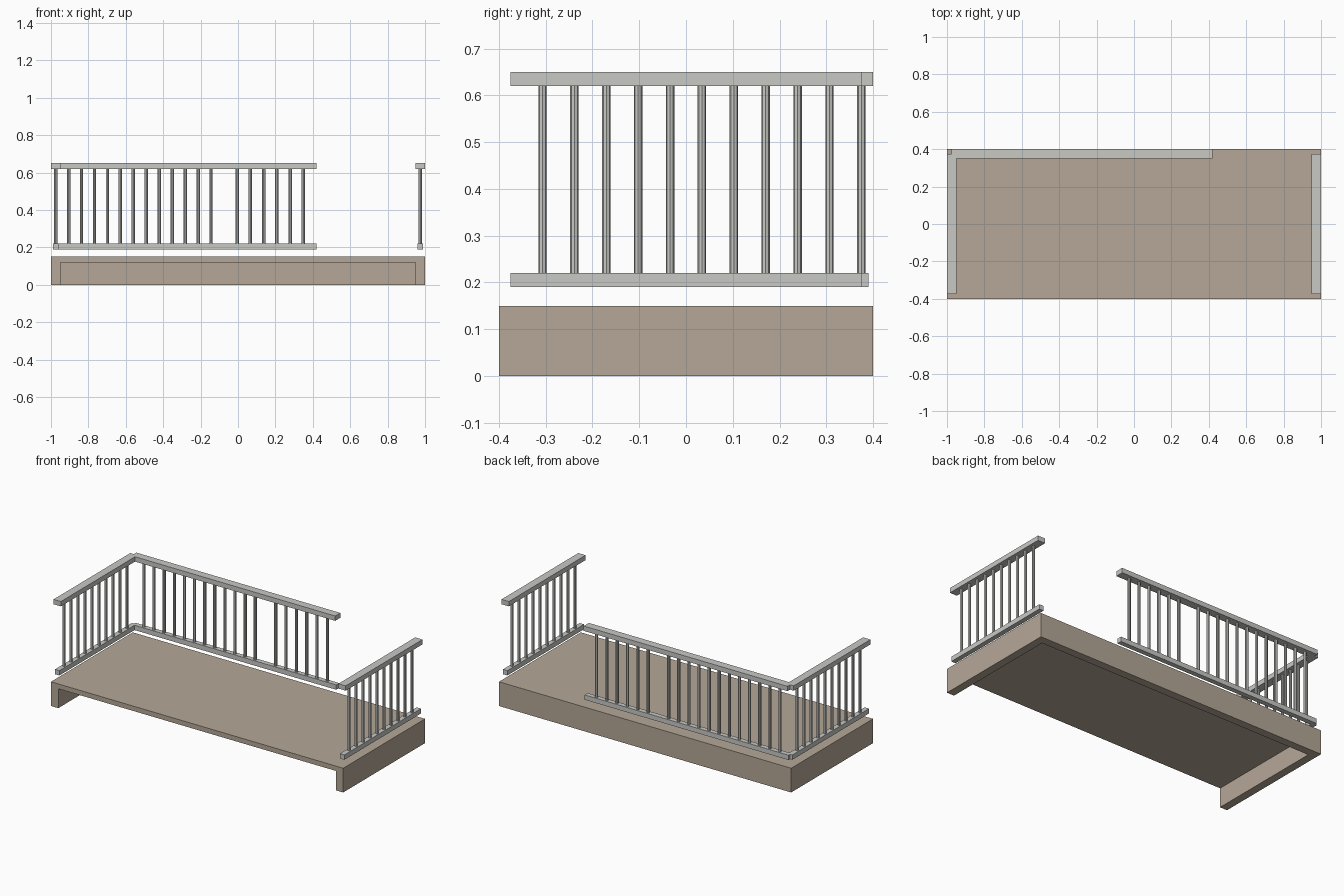
import bpy
import bmesh
from mathutils import Matrix, Vector

cube = bpy.data.objects.get("Cube")
if cube:
    bpy.data.objects.remove(cube)


def make_material(name, color):
    mat = bpy.data.materials.new(name)
    mat.use_nodes = True
    mat.diffuse_color = color
    mat.node_tree.nodes["Principled BSDF"].inputs["Base Color"].default_value = color
    return mat


stone = make_material("warm beige stone", (0.46, 0.39, 0.31, 1))
metal = make_material("light grey metal", (0.58, 0.58, 0.56, 1))


def finish(name, bm, mat):
    mesh = bpy.data.meshes.new(name)
    bm.to_mesh(mesh)
    bm.free()
    mesh.materials.append(mat)
    obj = bpy.data.objects.new(name, mesh)
    bpy.context.collection.objects.link(obj)
    return obj


def box(name, low, high, mat):
    low, high = Vector(low), Vector(high)
    bm = bmesh.new()
    place = Matrix.Translation((low + high) / 2) @ Matrix.Diagonal((*(high - low), 1))
    bmesh.ops.create_cube(bm, size=1, matrix=place)
    return finish(name, bm, mat)


def balusters(name, start, end, bays):
    """Evenly spaced octagonal bars between two posts, ends left free."""
    start, end = Vector(start), Vector(end)
    bm = bmesh.new()
    for i in range(1, bays):
        place = Matrix.Translation(start.lerp(end, i / bays))
        bmesh.ops.create_cone(bm, cap_ends=True, segments=8, radius1=0.009,
                              radius2=0.009, depth=0.4, matrix=place)
    return finish(name, bm, metal)


# Deck: a downward tray, open at the front
bm = bmesh.new()
W, D, H, T = 1.0, 0.4, 0.15, 0.05
plan = [(-W, -D), (W, -D), (W, D), (-W, D)]
inner = [(-W + T, -D), (W - T, -D), (W - T, D - T), (-W + T, D - T)]
top = [bm.verts.new((x, y, H)) for x, y in plan]
foot = [bm.verts.new((x, y, 0)) for x, y in plan]
lip = [bm.verts.new((x, y, 0)) for x, y in inner]
roof = [bm.verts.new((x, y, 0.12)) for x, y in inner]
bm.faces.new(top)
bm.faces.new(roof)
for i in (1, 2, 3):
    j = (i + 1) % 4
    bm.faces.new((top[i], top[j], foot[j], foot[i]))
    bm.faces.new((foot[i], foot[j], lip[j], lip[i]))
    bm.faces.new((lip[i], lip[j], roof[j], roof[i]))
bm.faces.new((top[0], foot[0], lip[0], roof[0], roof[1], lip[1], foot[1], top[1]))
bmesh.ops.recalc_face_normals(bm, faces=bm.faces)
finish("balcony_deck", bm, stone)

# Side railings
X, Y, MID = 0.975, 0.375, 0.42
for side, s in (("left", 1), ("right", -1)):
    for rail, half, z in (("handrail", 0.025, 0.62), ("bottom_rail", 0.015, 0.19)):
        box(f"{side}_{rail}", (s * X - half, -Y, z), (s * X + half, Y, z + 0.03), metal)
    balusters(f"{side}_balusters", (s * X, -Y, MID), (s * X, Y, MID), 11)

# Back railing, stopping short to leave an entrance
END, POST = 0.42, -0.075
for rail, half, z in (("handrail", 0.025, 0.62), ("bottom_rail", 0.015, 0.19)):
    box(f"back_{rail}", (-X, Y - half, z), (END, Y + half, z + 0.03), metal)
balusters("back_long_balusters", (-X, Y, MID), (POST, Y, MID), 13)
balusters("back_short_balusters", (POST, Y, MID), (END, Y, MID), 7)
